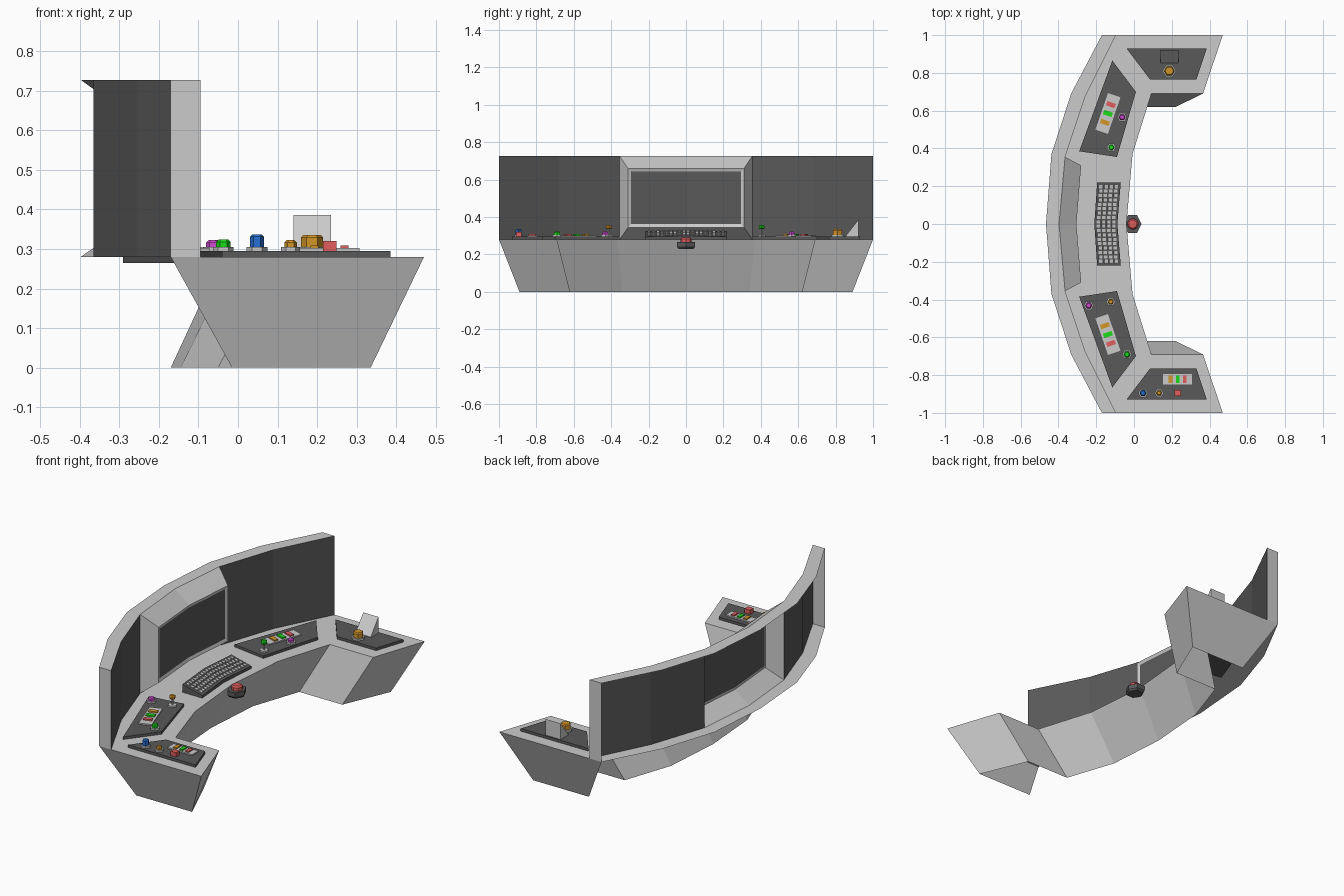
import bpy, bmesh, math
from mathutils import Matrix, Vector

if "Cube" in bpy.data.objects:
    bpy.data.objects.remove(bpy.data.objects["Cube"])


def material(name, rgb):
    m = bpy.data.materials.new(name)
    m.diffuse_color = (*rgb, 1)
    m.use_nodes = True
    m.node_tree.nodes["Principled BSDF"].inputs["Base Color"].default_value = m.diffuse_color
    return m


DARK = material("dark_grey", (.10, .10, .10))
RED = material("red", (.75, .11, .11))
GREEN = material("green", (.01, .7, .01))
ORANGE = material("orange", (.65, .30, .02))
BLUE = material("blue", (.02, .16, .65))
PINK = material("magenta", (.65, .07, .65))


def finish(name, bm, *mats):
    me = bpy.data.meshes.new(name)
    bm.to_mesh(me)
    bm.free()
    for m in mats:
        me.materials.append(m)
    ob = bpy.data.objects.new(name, me)
    bpy.context.collection.objects.link(ob)
    return ob


class Shell:
    """Open sheet with shared vertices, symmetric in y."""
    def __init__(self):
        self.bm, self.cache = bmesh.new(), {}

    def face(self, pts):
        vs = []
        for p in pts:
            k = tuple(round(c, 4) for c in p)
            if k not in self.cache:
                self.cache[k] = self.bm.verts.new(k)
            vs.append(self.cache[k])
        return self.bm.faces.new(vs)

    def both(self, pts):
        return [self.face(pts), self.face([(x, -y, z) for x, y, z in reversed(pts)])]

    def strip(self, a, za, b, zb):
        out = []
        for i in range(len(a) - 1):
            out += self.both([(*a[i], za), (*b[i], zb), (*b[i + 1], zb), (*a[i + 1], za)])
        return out


def prism(name, pts, z0, top, mat=None):
    bm = bmesh.new()
    lo = [bm.verts.new((x, y, z0)) for x, y in pts]
    hi = [bm.verts.new((x, y, top(x, y) if callable(top) else top)) for x, y in pts]
    bm.faces.new(lo)
    bm.faces.new(hi)
    for i in range(len(pts)):
        j = (i + 1) % len(pts)
        bm.faces.new((lo[i], lo[j], hi[j], hi[i]))
    bmesh.ops.recalc_face_normals(bm, faces=bm.faces)
    return finish(name, bm, *([mat] if mat else []))


def slab(name, x, y, sx, sy, z0, z1, mat=None, angle=0):
    c, s = math.cos(angle), math.sin(angle)
    pts = [(x + c * u - s * v, y + s * u + c * v) for u, v in
           ((-sx / 2, -sy / 2), (sx / 2, -sy / 2), (sx / 2, sy / 2), (-sx / 2, sy / 2))]
    return prism(name, pts, z0, z1, mat)


def lathe(name, x, y, profile, sides=6, mat=None, sy=1):
    bm = bmesh.new()
    rings = [[bm.verts.new((x + r * math.cos(math.tau * i / sides),
                            y + sy * r * math.sin(math.tau * i / sides), z))
              for i in range(sides)] for r, z in profile]
    bm.faces.new(rings[0])
    bm.faces.new(rings[-1])
    for a, b in zip(rings, rings[1:]):
        for i in range(sides):
            j = (i + 1) % sides
            bm.faces.new((a[i], a[j], b[j], b[i]))
    bmesh.ops.recalc_face_normals(bm, faces=bm.faces)
    return finish(name, bm, *([mat] if mat else []))


def knob(name, x, y, r, top, mat, sides=6):
    lathe(name + "_base", x, y, [(r + .008, .293), (r + .008, .305)], 6)
    lathe(name, x, y, [(r, .303), (r, top - .006), (r - .006, top)], sides, mat)


def lever(name, x, y, mat):
    lathe(name + "_base", x, y, [(.024, .293), (.024, .304)], 6)
    lathe(name + "_stem", x, y, [(.006, .30), (.006, .34)], 6)
    lathe(name, x, y, [(.011, .335), (.017, .341), (.017, .352), (.011, .358)], 6, mat)


# desk shell: top sheet, overhanging inner skirt and the two wings
DZ, WZ = .28, .727
desk = Shell()
inner = [(.092, .69), (-.008, .37), (-.04, 0)]
outer = [(-.333, .69), (-.437, .37), (-.466, 0)]
foot = [(-.05, .62), (-.145, .34), (-.17, 0)]
desk.strip(inner, DZ, outer, DZ)
desk.strip(foot, 0, inner, DZ)
wing = [(.092, .69), (.365, .69), (.47, 1), (-.17, 1)]
wing_foot = [(-.05, .62), (.22, .62), (.335, .89), (-.015, .89)]
desk.both([(*p, DZ) for p in wing + [outer[0]]])
for i in range(3):
    desk.both([(*wing_foot[i], 0), (*wing_foot[i + 1], 0), (*wing[i + 1], DZ), (*wing[i], DZ)])
finish("desk", desk.bm)

# screen wall: rim, end caps, side screens and protruding centre screen
wall = Shell()
front = [(-.095, 1), (-.256, .68), (-.365, .355), (-.397, 0)]
wall.strip(front, WZ, [(-.17, 1)] + outer, WZ)
wall.both([(-.095, 1, DZ), (-.17, 1, DZ), (-.17, 1, WZ), (-.095, 1, WZ)])
side = wall.strip(front[:3], DZ, front[:3], WZ)
rim, mid = front[2:], [(-.28, .31), (-.305, 0)]
wall.strip(rim, DZ, mid, .345)
centre = wall.strip(mid, .345, mid, .66)
wall.strip(mid, .66, rim, WZ)
wall.both([(*mid[0], .345), (*rim[0], DZ), (*rim[0], WZ), (*mid[0], .66)])
frames = bmesh.ops.inset_individual(wall.bm, faces=side, thickness=.027, depth=-.008)["faces"]
frames += bmesh.ops.inset_region(wall.bm, faces=centre, thickness=.017, depth=-.006,
                                 use_even_offset=True)["faces"]
for f in side + centre:
    f.material_index = 1
for f in frames:
    f.material_index = 0
finish("screen_wall", wall.bm, None, DARK)

# dark control panels, bar plates on the slanted side panels
wing_panel = [(-.04, .93), (.385, .93), (.33, .765), (.085, .765)]
side_panel = [(-.115, .865), (.01, .70), (-.09, .355), (-.29, .385)]
for s, tag in ((1, "left"), (-1, "right")):
    for kind, pts in (("wing", wing_panel), ("side", side_panel)):
        prism(f"{kind}_panel_{tag}", [(x, s * y) for x, y in pts], .265, .295, DARK)
    a = -s * math.radians(19)
    slab(f"bar_plate_{tag}", -.138, s * .585, .07, .205, .293, .302, None, a)
    for k, mat in ((-1, ORANGE), (0, GREEN), (1, RED)):
        slab(f"bar_{tag}", -.138 + .016 * k, s * (.585 + .047 * k), .048, .024, .30, .309, mat, a)

# bar plate on the right wing
slab("wing_bar_plate", .23, -.822, .155, .055, .293, .302)
for x, mat in ((.193, ORANGE), (.232, GREEN), (.269, RED)):
    slab("wing_bar", x, -.822, .02, .04, .30, .309, mat)

# knobs and levers
knob("magenta_knob_left", -.063, .565, .018, .322, PINK)
knob("magenta_knob_right", -.24, -.432, .018, .322, PINK)
knob("green_knob", -.037, -.69, .018, .324, GREEN)
knob("blue_knob", .048, -.895, .018, .337, BLUE)
knob("orange_knob", .133, -.895, .016, .322, ORANGE)
knob("big_orange_knob", .187, .81, .028, .335, ORANGE)
slab("red_key", .232, -.895, .034, .03, .293, .32, RED)
lever("green_lever", -.12, .405, GREEN)
lever("orange_lever", -.123, -.412, ORANGE)

# wedge-shaped reader on the left wing
prism("wedge_reader", [(.14, .853), (.235, .853), (.235, .922), (.14, .922)], .293,
      lambda x, y: .298 if y < .9 else .386)


# tilted, slightly bent keyboard
def tilt(x, y=0):
    return .297 + (-.08 - x) * .25


prism("keyboard", [(-.195, .22), (-.21, 0), (-.195, -.22), (-.07, -.22), (-.088, 0), (-.07, .22)],
      .27, tilt, DARK)
bm = bmesh.new()
for row in range(4):
    for col in range(18):
        y = (col - 8.5) * .0232
        x = -.19 + row * .0268 + .016 * abs(y) / .22
        bmesh.ops.create_cube(bm, size=1, matrix=Matrix.Translation(Vector((x, y, tilt(x) + .001)))
                              @ Matrix.Rotation(math.atan(.25), 4, 'Y')
                              @ Matrix.Diagonal((.019, .016, .007, 1)))
finish("keys", bm)

# emergency button under the desk edge
lathe("button_mount", -.008, 0, [(.04, .23), (.048, .24), (.048, .266)], 6, DARK, 1.15)
lathe("red_button", -.006, 0, [(.03, .264), (.03, .284), (.022, .291)], 8, RED)
